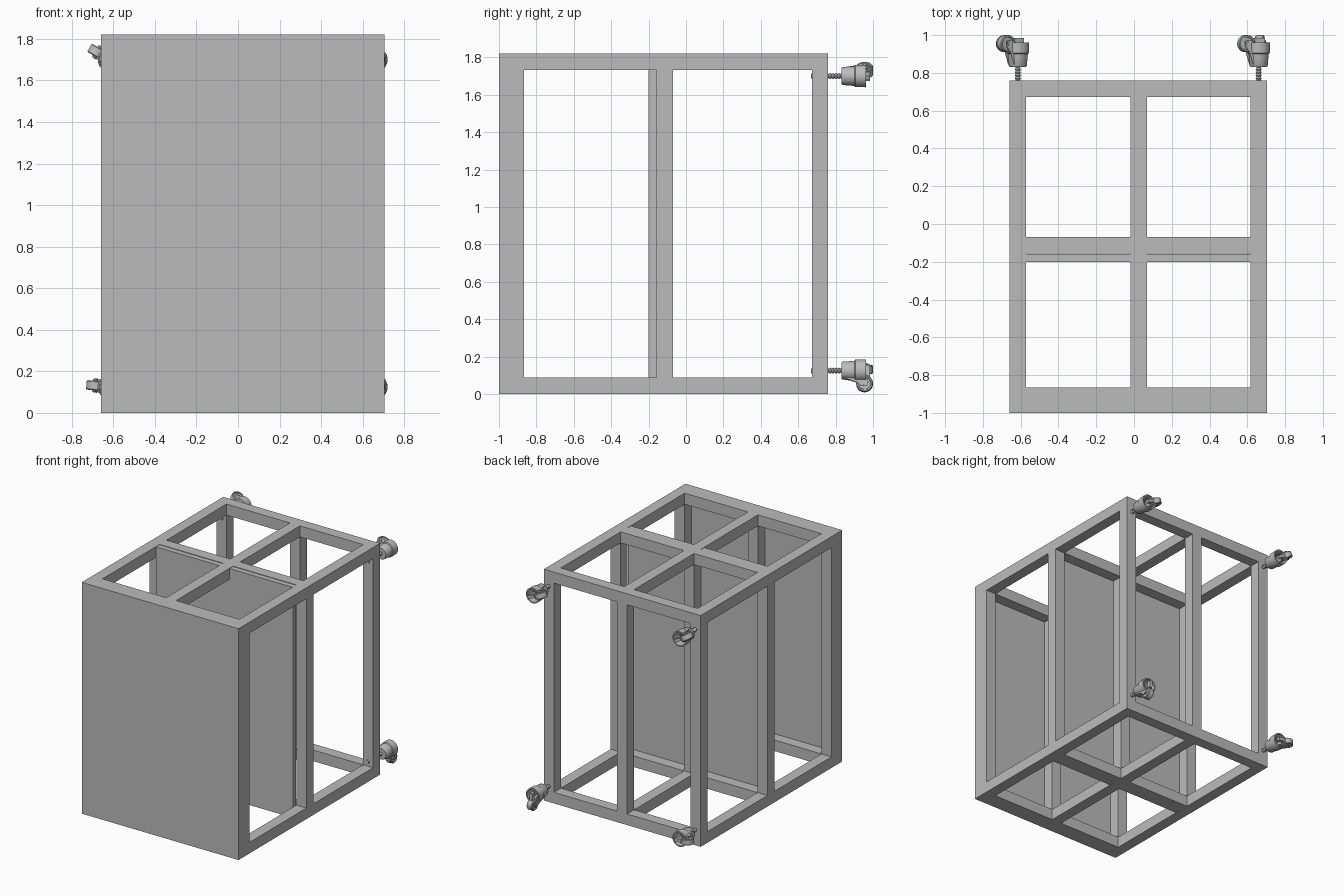
import bpy, bmesh, math
from mathutils import Matrix, Vector

cube = bpy.data.objects.get("Cube")
if cube:
    bpy.data.objects.remove(cube, do_unlink=True)

grey = bpy.data.materials.new("plain grey")
grey.use_nodes = True
grey.diffuse_color = (0.5, 0.5, 0.5, 1)
bsdf = next(n for n in grey.node_tree.nodes if n.type == 'BSDF_PRINCIPLED')
bsdf.inputs["Base Color"].default_value = (0.5, 0.5, 0.5, 1)

# Overall frame limits and bar thickness
X0, X1, Y0, Y1, H, T = -0.66, 0.705, -0.953, 0.76, 1.82, 0.087
XC = 0.024 - T / 2
YM = -0.157


def finish(name, bm, matrix=Matrix(), smooth=False):
    bmesh.ops.recalc_face_normals(bm, faces=bm.faces)
    mesh = bpy.data.meshes.new(name)
    bm.to_mesh(mesh)
    bm.free()
    mesh.materials.append(grey)
    obj = bpy.data.objects.new(name, mesh)
    bpy.context.collection.objects.link(obj)
    obj.matrix_world = matrix
    if smooth:
        bpy.ops.object.select_all(action='DESELECT')
        obj.select_set(True)
        bpy.context.view_layer.objects.active = obj
        bpy.ops.object.shade_smooth_by_angle(angle=math.radians(35))
    return obj


def box(name, lo, hi, matrix=Matrix()):
    lo, hi = Vector(lo), Vector(hi)
    bm = bmesh.new()
    bmesh.ops.create_cube(bm, size=1)
    for v in bm.verts:
        v.co = Vector([a + (b - a) * (c + 0.5) for a, b, c in zip(lo, hi, v.co)])
    return finish(name, bm, matrix)


def lathe(name, profile, matrix, steps=32):
    """Revolve (radius, height) points about the local z axis."""
    bm = bmesh.new()
    verts = [bm.verts.new((r, 0, h)) for r, h in profile]
    edges = [bm.edges.new(pair) for pair in zip(verts, verts[1:])]
    bmesh.ops.spin(bm, geom=verts + edges, axis=(0, 0, 1), cent=(0, 0, 0),
                   angle=math.tau, steps=steps, use_merge=True)
    bmesh.ops.remove_doubles(bm, verts=bm.verts, dist=0.0001)
    return finish(name, bm, matrix, smooth=True)


def plate(name, outline, y, thickness, matrix):
    """Extrude an outline in the local xz plane along local y."""
    bm = bmesh.new()
    face = bm.faces.new([bm.verts.new((x, y, z)) for x, z in outline])
    out = bmesh.ops.extrude_face_region(bm, geom=[face])
    bmesh.ops.translate(bm, vec=(0, thickness, 0),
                        verts=[g for g in out["geom"] if isinstance(g, bmesh.types.BMVert)])
    return finish(name, bm, matrix)


# Upright posts: three across in three rows
columns = {"right": X0, "centre": XC, "left": X1 - T}
rows = {"front": Y0, "middle": YM, "back": Y1 - T}
for row, y in rows.items():
    for col, x in columns.items():
        box(f"{row}_{col}_post", (x, y, T), (x + T, y + T, H - T))

# Horizontal rails, top and bottom
for level, z in (("bottom", 0), ("top", H - T)):
    for col, x in columns.items():
        box(f"{level}_{col}_rail", (x, Y0, z), (x + T, Y1, z + T))
    for row, y in rows.items():
        for side, a, b in (("right", X0 + T, XC), ("left", XC + T, X1 - T)):
            box(f"{level}_{row}_{side}_crossbar", (a, y, z), (b, y + T, z + T))

# Front panel and the divider panel in front of the middle row
box("front_panel", (X0, -1, 0), (X1, Y0, H))
box("divider_panel", (X0 + T, YM - 0.043, 0.003), (X1 - T, YM - 0.002, H - 0.003))


def caster(tag, x, z, degrees):
    a = math.radians(degrees)
    out = Vector((math.cos(a), 0, math.sin(a)))
    axis = Vector((0, 1, 0))
    frame = Matrix((out, axis.cross(out), axis)).transposed().to_4x4()
    frame.translation = (x, Y1, z)

    # Threaded stem
    thread = [(0, -0.093)]
    for i in range(23):
        thread.append((0.016 if i % 2 else 0.011, -0.093 + i * 0.008))
    thread.append((0, 0.088))
    lathe(f"{tag}_stem", thread, frame, 16)

    # Hollow tapered housing
    lathe(f"{tag}_housing", [(0, 0.072), (0.044, 0.072), (0.048, 0.078), (0.053, 0.14),
                             (0.059, 0.145), (0.06, 0.202), (0.05, 0.202),
                             (0.042, 0.11), (0, 0.11)], frame)

    # Fork plates carrying the wheel
    outline = [(0.0, 0.085), (0.042, 0.085), (0.062, 0.15), (0.085, 0.18),
               (0.085, 0.208), (0.06, 0.215), (0.0, 0.19)]
    for side, y in (("first", -0.031), ("second", 0.025)):
        plate(f"{tag}_{side}_fork", outline, y, 0.006, frame)

    # Wheel and axle, turning about local y
    hub = frame @ Matrix.Translation((0.07, 0, 0.195)) @ Matrix.Rotation(math.pi / 2, 4, 'X')
    lathe(f"{tag}_wheel", [(0, -0.016), (0.032, -0.016), (0.034, -0.023), (0.041, -0.023),
                           (0.045, -0.018), (0.045, 0.018), (0.041, 0.023),
                           (0.034, 0.023), (0.032, 0.016), (0, 0.016)], hub)
    lathe(f"{tag}_axle", [(0, -0.034), (0.01, -0.034), (0.01, 0.034), (0, 0.034)], hub, 16)

    # Small lock tab on the housing
    box(f"{tag}_lock_tab", (-0.03, -0.012, 0.195), (0.03, 0.012, 0.225), frame)


caster("top_right_caster", -0.615, 1.70, 150)
caster("top_left_caster", 0.66, 1.70, 160)
caster("bottom_right_caster", -0.615, 0.125, 175)
caster("bottom_left_caster", 0.66, 0.125, 275)
